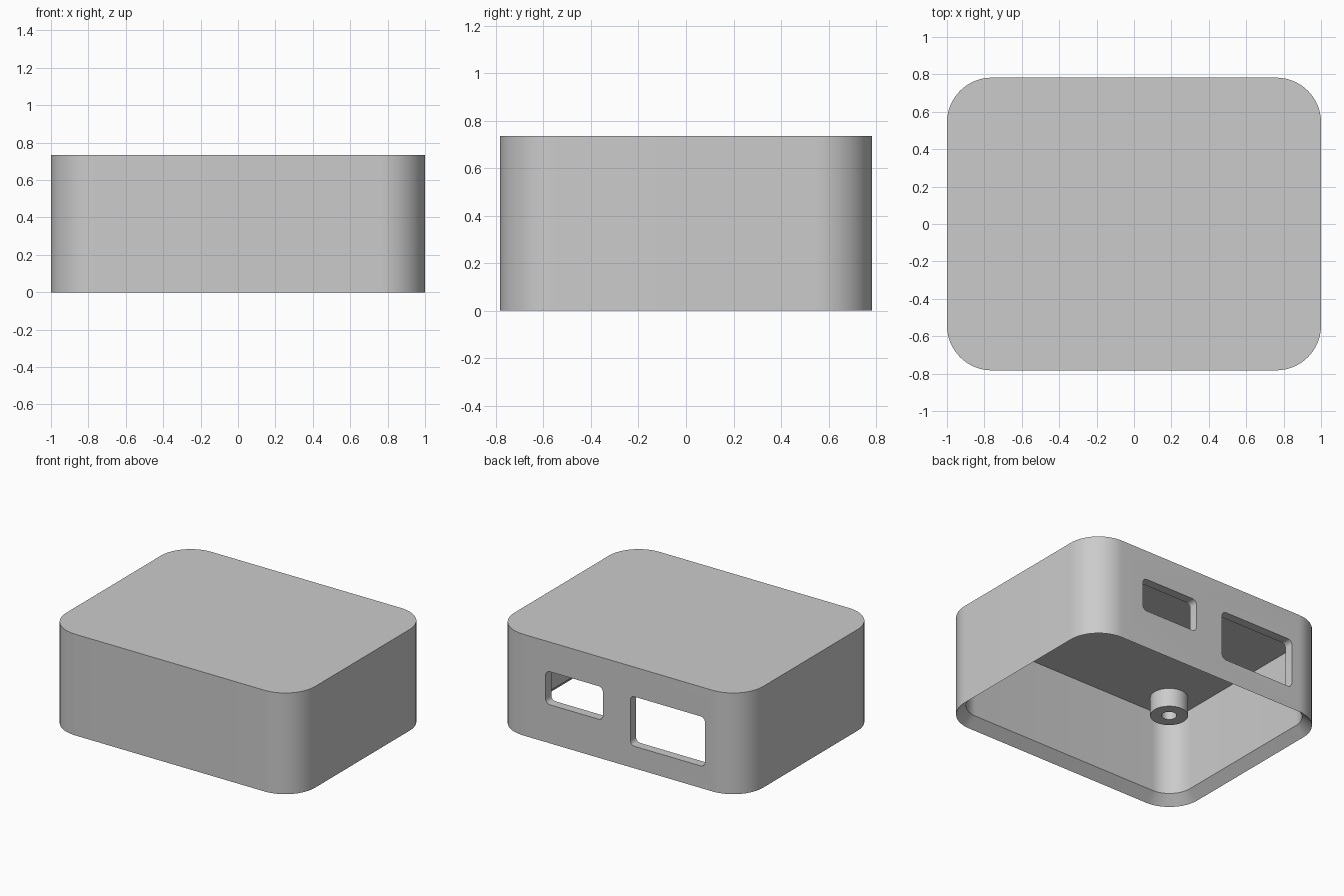
import bpy, bmesh, math

default_cube = bpy.data.objects.get("Cube")
if default_cube:
    bpy.data.objects.remove(default_cube, do_unlink=True)

WIDTH, DEPTH, HEIGHT = 2.0, 1.565, 0.735
CORNER, WALL, CEILING = 0.24, 0.065, 0.665

grey = bpy.data.materials.new("plain grey plastic")
grey.use_nodes = True
colour = (0.6, 0.6, 0.6, 1)
grey.diffuse_color = colour
grey.node_tree.nodes["Principled BSDF"].inputs["Base Color"].default_value = colour


def rounded_rect(w, d, r, steps):
    """Counter-clockwise outline of a rounded rectangle."""
    pts = []
    for q, (sx, sy) in enumerate([(1, 1), (-1, 1), (-1, -1), (1, -1)]):
        for i in range(steps + 1):
            a = math.pi / 2 * (q + i / steps)
            pts.append((sx * (w / 2 - r) + r * math.cos(a),
                        sy * (d / 2 - r) + r * math.sin(a)))
    return pts


def loft(name, rings, cap=True, closed=False):
    """Join matching rings of 3D points into one mesh."""
    bm = bmesh.new()
    loops = [[bm.verts.new(p) for p in ring] for ring in rings]
    n = len(loops[0])
    pairs = list(zip(loops, loops[1:]))
    if closed:
        pairs.append((loops[-1], loops[0]))
    for a, b in pairs:
        for i in range(n):
            j = (i + 1) % n
            bm.faces.new((a[i], a[j], b[j], b[i]))
    if cap:
        bm.faces.new(loops[0][::-1])
        bm.faces.new(loops[-1])
    bmesh.ops.recalc_face_normals(bm, faces=bm.faces)
    mesh = bpy.data.meshes.new(name)
    bm.to_mesh(mesh)
    bm.free()
    mesh.materials.append(grey)
    obj = bpy.data.objects.new(name, mesh)
    bpy.context.collection.objects.link(obj)
    return obj


def activate(obj):
    bpy.ops.object.select_all(action='DESELECT')
    obj.select_set(True)
    bpy.context.view_layer.objects.active = obj


def shell_ring(inset, z):
    outline = rounded_rect(WIDTH - 2 * inset, DEPTH - 2 * inset, CORNER - inset, 16)
    return [(x, y, z) for x, y in outline]


# Hollow shell, open below, with a chamfered inner rim
shell = loft("case_shell", [shell_ring(WALL, CEILING), shell_ring(WALL, WALL),
                            shell_ring(0, 0), shell_ring(0, HEIGHT)])

# Rounded port openings through the back wall: x range, z range
for x0, x1, z0, z1 in [(0.12, 0.58, 0.28, 0.52), (-0.70, -0.10, 0.16, 0.52)]:
    outline = rounded_rect(x1 - x0, z1 - z0, 0.035, 6)
    cutter = loft("port_cutter", [[((x0 + x1) / 2 + x, y, (z0 + z1) / 2 + z)
                                   for x, z in outline]
                                  for y in (DEPTH / 2 - 0.15, DEPTH / 2 + 0.1)])
    cutter.hide_render = True
    cut = shell.modifiers.new("port_opening", 'BOOLEAN')
    cut.operation, cut.solver, cut.object = 'DIFFERENCE', 'EXACT', cutter
    activate(shell)
    bpy.ops.object.modifier_apply(modifier=cut.name)
    bpy.data.objects.remove(cutter, do_unlink=True)


# Tubular screw bosses hanging from the ceiling near the front corners
def circle(cx, cy, r, z, n=48):
    return [(cx + r * math.cos(2 * math.pi * i / n),
             cy + r * math.sin(2 * math.pi * i / n), z) for i in range(n)]


bosses = []
for side, label in ((1, "left"), (-1, "right")):
    profile = [(0.125, CEILING + 0.01), (0.125, 0.53), (0.05, 0.53), (0.05, CEILING + 0.01)]
    bosses.append(loft(label + "_screw_boss",
                       [circle(side * 0.73, -0.51, r, z) for r, z in profile],
                       cap=False, closed=True))

for obj in [shell] + bosses:
    activate(obj)
    bpy.ops.object.shade_smooth_by_angle(angle=math.radians(30))
